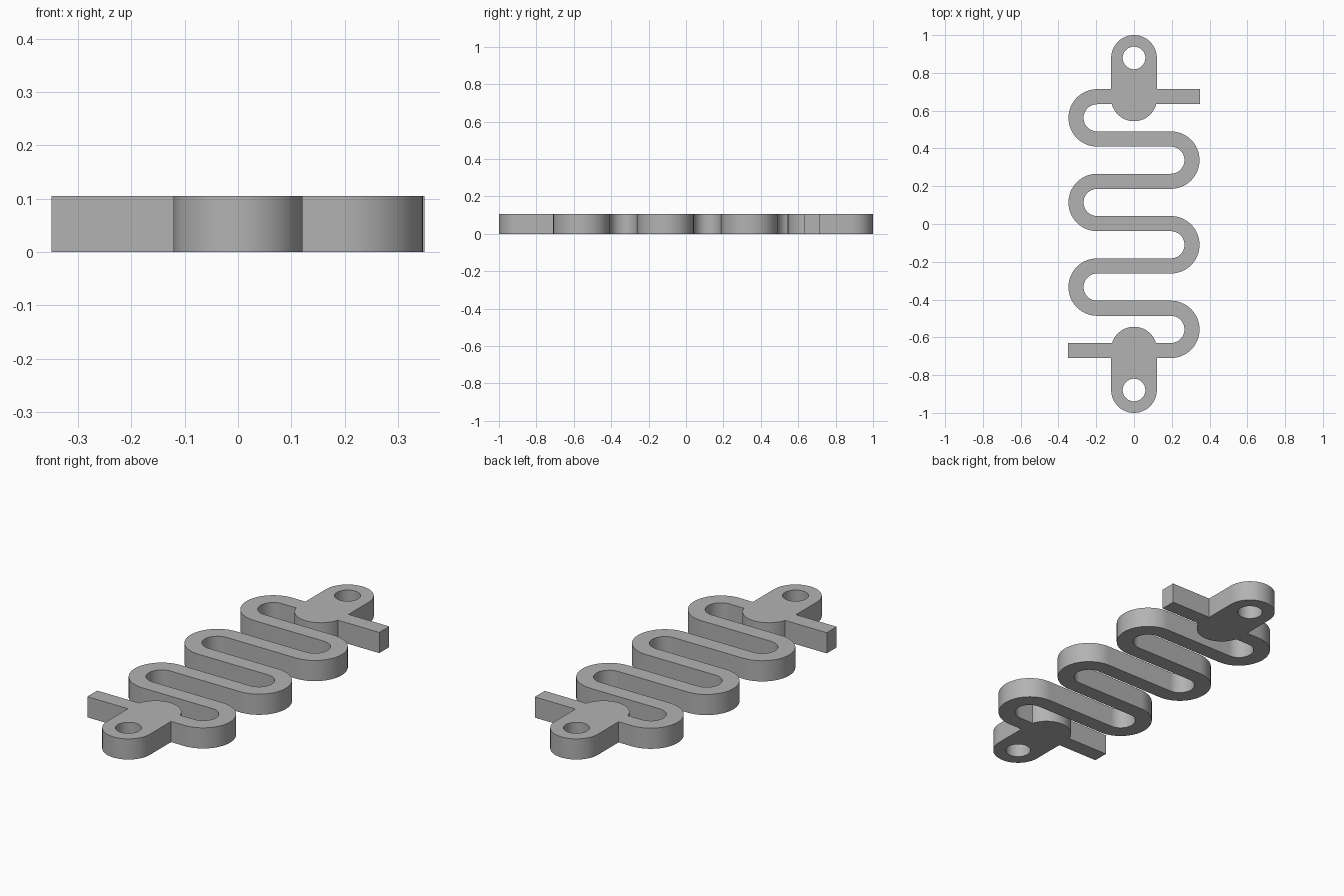
import bpy
import bmesh
from math import pi, cos, sin, radians

cube = bpy.data.objects.get("Cube")
if cube:
    bpy.data.objects.remove(cube, do_unlink=True)

HEIGHT = 0.105
BAR_HALF = 0.04        # half the width of the ribbon
PITCH = 0.224          # distance between neighbouring runs
TOP_Y = 0.674          # first run
BEND_X = 0.195         # bend centres
END_X = 0.35           # free stub ends
LUG_R, HOLE_R = 0.121, 0.06
LUG_IN, LUG_OUT = 0.665, 0.879
STEPS = 32

grey = bpy.data.materials.new("plain grey")
grey.use_nodes = True
grey.diffuse_color = (0.45, 0.45, 0.45, 1)
grey.node_tree.nodes["Principled BSDF"].inputs["Base Color"].default_value = (0.45, 0.45, 0.45, 1)


def slab(name, polygons, bottom=0.0, height=HEIGHT):
    """Extrude flat polygons that share edges into one solid."""
    bm = bmesh.new()
    for poly in polygons:
        bm.faces.new([bm.verts.new((x, y, bottom)) for x, y in poly])
    bmesh.ops.remove_doubles(bm, verts=bm.verts, dist=1e-5)
    out = bmesh.ops.extrude_face_region(bm, geom=list(bm.faces), use_keep_orig=True)
    top = [v for v in out["geom"] if isinstance(v, bmesh.types.BMVert)]
    bmesh.ops.translate(bm, verts=top, vec=(0, 0, height))
    bmesh.ops.recalc_face_normals(bm, faces=bm.faces)
    mesh = bpy.data.meshes.new(name)
    bm.to_mesh(mesh)
    bm.free()
    mesh.materials.append(grey)
    obj = bpy.data.objects.new(name, mesh)
    bpy.context.collection.objects.link(obj)
    return obj


def arc(cx, cy, r, start, end, steps=STEPS):
    angles = [radians(start + (end - start) * i / steps) for i in range(steps + 1)]
    return [(cx + r * cos(a), cy + r * sin(a)) for a in angles]


def combine(target, tool, operation):
    """Apply a boolean and discard the tool."""
    tool.hide_render = True
    mod = target.modifiers.new(operation.title(), "BOOLEAN")
    mod.operation, mod.solver, mod.object = operation, "EXACT", tool
    bpy.context.view_layer.objects.active = target
    bpy.ops.object.modifier_apply(modifier=mod.name)
    bpy.data.objects.remove(tool, do_unlink=True)


# Zigzag ribbon: two offset edges filled with quads
edge_a = [(END_X, TOP_Y - BAR_HALF)]
edge_b = [(END_X, TOP_Y + BAR_HALF)]
for i in range(6):
    side = -1 if i % 2 == 0 else 1
    cy = TOP_Y - PITCH * (i + 0.5)
    outer = arc(side * BEND_X, cy, PITCH / 2 + BAR_HALF, 90, 90 - side * 180)
    inner = arc(side * BEND_X, cy, PITCH / 2 - BAR_HALF, 90, 90 - side * 180)
    edge_a += inner if side < 0 else outer
    edge_b += outer if side < 0 else inner
last_y = TOP_Y - 6 * PITCH
edge_a.append((-END_X, last_y - BAR_HALF))
edge_b.append((-END_X, last_y + BAR_HALF))
quads = [(edge_a[i], edge_a[i + 1], edge_b[i + 1], edge_b[i]) for i in range(len(edge_a) - 1)]
spring = slab("zigzag_spring", quads)

# Rounded mounting lugs with bolt holes at both ends
for y_in, y_out in ((LUG_IN, LUG_OUT), (-LUG_OUT, -LUG_IN)):
    outline = arc(0, y_out, LUG_R, 0, 180) + arc(0, y_in, LUG_R, 180, 360)
    lug = slab("mounting_lug", [outline])
    combine(spring, lug, "UNION")
for y in (LUG_OUT, -LUG_OUT):
    hole = slab("bolt_hole_cutter", [arc(0, y, HOLE_R, 0, 360, 48)[:-1]], -0.1, HEIGHT + 0.2)
    combine(spring, hole, "DIFFERENCE")

# Smooth curved walls, crisp rims
bpy.ops.object.select_all(action="DESELECT")
spring.select_set(True)
bpy.context.view_layer.objects.active = spring
bpy.ops.object.shade_smooth_by_angle(angle=pi / 6)
